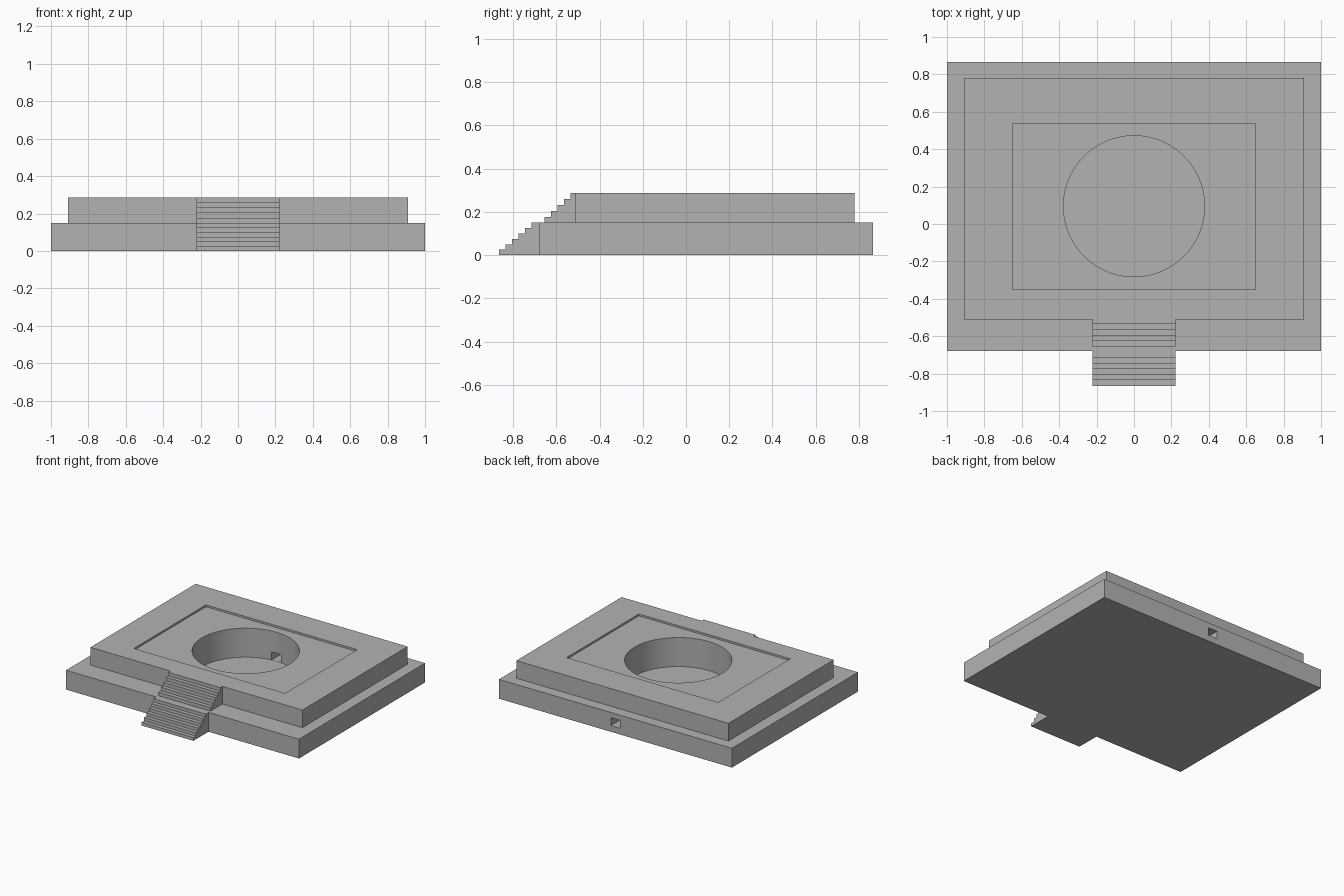
import bpy
import bmesh
from mathutils import Matrix, Vector

cube = bpy.data.objects.get("Cube")
if cube:
    bpy.data.objects.remove(cube, do_unlink=True)

# Single stone colour
stone = bpy.data.materials.new("grey stone")
stone.use_nodes = True
colour = (0.45, 0.45, 0.45, 1)
stone.diffuse_color = colour
stone.node_tree.nodes["Principled BSDF"].inputs["Base Color"].default_value = colour

BASE_TOP, DECK_TOP = 0.15, 0.287
BASE_FRONT, DECK_FRONT = -0.68, -0.51
STAIR_HALF = 0.223
PIT_Y, PIT_RADIUS, PIT_FLOOR = 0.095, 0.377, 0.047


def add_object(name, bm):
    bmesh.ops.recalc_face_normals(bm, faces=bm.faces)
    mesh = bpy.data.meshes.new(name)
    bm.to_mesh(mesh)
    bm.free()
    mesh.materials.append(stone)
    obj = bpy.data.objects.new(name, mesh)
    bpy.context.collection.objects.link(obj)
    return obj


def box(name, half_x, y0, y1, z0, z1):
    bm = bmesh.new()
    size = Matrix.Diagonal((2 * half_x, y1 - y0, z1 - z0, 1))
    centre = Matrix.Translation((0, (y0 + y1) / 2, (z0 + z1) / 2))
    bmesh.ops.create_cube(bm, size=1, matrix=centre @ size)
    return add_object(name, bm)


def stairs(name, start, end, bottom, top, steps, run):
    """Extrude a stepped side profile across the stair width."""
    profile = [(end, bottom), (start, bottom)]
    rise = (top - bottom) / steps
    for i in range(steps):
        y, z = start + i * run, bottom + (i + 1) * rise
        if i:
            profile.append((y, z - rise))
        profile.append((y, z))
    profile.append((end, top))
    bm = bmesh.new()
    side = bm.faces.new([bm.verts.new((-STAIR_HALF, y, z)) for y, z in profile])
    extruded = bmesh.ops.extrude_face_region(bm, geom=[side], use_keep_orig=True)
    moved = [v for v in extruded["geom"] if isinstance(v, bmesh.types.BMVert)]
    bmesh.ops.translate(bm, verts=moved, vec=Vector((2 * STAIR_HALF, 0, 0)))
    return add_object(name, bm)


def cut(obj, cutters):
    for cutter in cutters:
        mod = obj.modifiers.new("cut", "BOOLEAN")
        mod.operation = "DIFFERENCE"
        mod.solver = "EXACT"
        mod.object = cutter
    graph = bpy.context.evaluated_depsgraph_get()
    mesh = bpy.data.meshes.new_from_object(obj.evaluated_get(graph))
    obj.modifiers.clear()
    obj.data = mesh


# Two stacked terraces
base = box("lower_terrace", 1, BASE_FRONT, 0.865, 0, BASE_TOP)
deck = box("upper_terrace", 0.91, DECK_FRONT, 0.78, BASE_TOP, DECK_TOP)

# Round pit, shallow recess and drain channel
bm = bmesh.new()
bmesh.ops.create_cone(bm, cap_ends=True, segments=96, radius1=PIT_RADIUS,
                      radius2=PIT_RADIUS, depth=1,
                      matrix=Matrix.Translation((0, PIT_Y, PIT_FLOOR + 0.5)))
pit = add_object("pit_cutter", bm)
recess = box("recess_cutter", 0.65, -0.35, 0.535, DECK_TOP - 0.015, 0.5)
drain = box("drain_cutter", 0.04, 0.3, 1, PIT_FLOOR + 0.001, 0.109)
cut(base, [pit, drain])
cut(deck, [recess, pit])
for cutter in (pit, recess, drain):
    bpy.data.objects.remove(cutter, do_unlink=True)

# Two flights of steps at the front
stairs("lower_steps", -0.865, BASE_FRONT, 0, BASE_TOP, 6, 0.03)
stairs("upper_steps", -0.655, DECK_FRONT, BASE_TOP, DECK_TOP, 5, 0.03)

# Smooth the pit wall, keep edges sharp
bpy.ops.object.select_all(action="DESELECT")
for obj in (base, deck):
    obj.select_set(True)
bpy.context.view_layer.objects.active = base
bpy.ops.object.shade_smooth_by_angle(angle=0.5)
